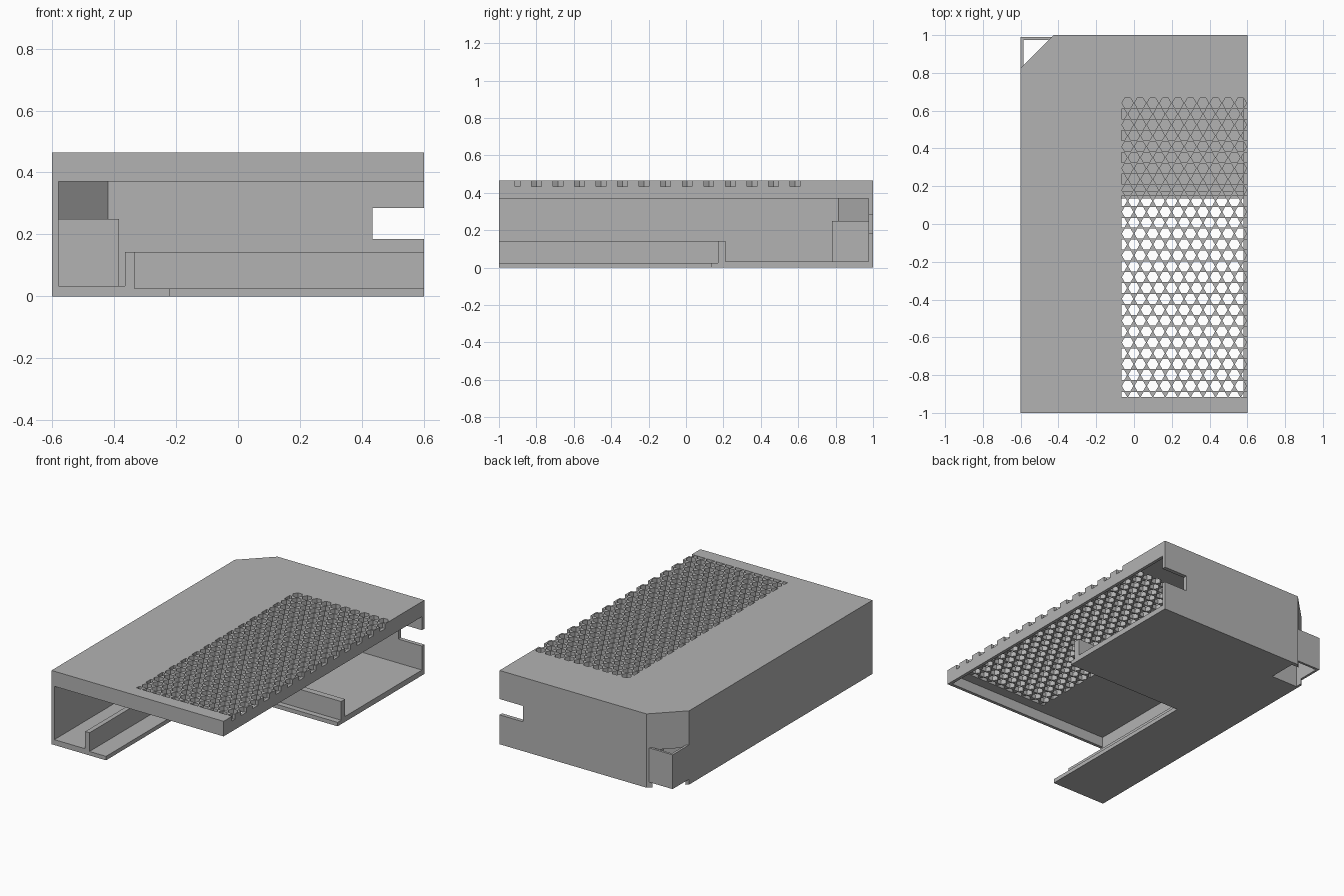
import bpy
import bmesh
from math import cos, sin, radians

old = bpy.data.objects.get("Cube")
if old:
    bpy.data.objects.remove(old, do_unlink=True)

grey = bpy.data.materials.new("plain_grey")
grey.use_nodes = True
COLOUR = (0.45, 0.45, 0.45, 1)
grey.diffuse_color = COLOUR
grey.node_tree.nodes["Principled BSDF"].inputs["Base Color"].default_value = COLOUR


def prisms(name, outlines, z0, z1):
    """Extrude each closed 2D outline from z0 up to z1, as one object."""
    bm = bmesh.new()
    for outline in outlines:
        face = bm.faces.new([bm.verts.new((x, y, z0)) for x, y in outline])
        up = bmesh.ops.extrude_face_region(bm, geom=[face])["geom"]
        verts = [v for v in up if isinstance(v, bmesh.types.BMVert)]
        bmesh.ops.translate(bm, verts=verts, vec=(0, 0, z1 - z0))
    bmesh.ops.recalc_face_normals(bm, faces=bm.faces)
    mesh = bpy.data.meshes.new(name)
    bm.to_mesh(mesh)
    bm.free()
    mesh.materials.append(grey)
    obj = bpy.data.objects.new(name, mesh)
    bpy.context.collection.objects.link(obj)
    return obj


def rect(x0, x1, y0, y1):
    return [(x0, y0), (x1, y0), (x1, y1), (x0, y1)]


def cut(obj, cutter):
    mod = obj.modifiers.new("cut", "BOOLEAN")
    mod.operation = "DIFFERENCE"
    mod.solver = "EXACT"
    mod.object = cutter
    cutter.hide_render = True
    cutter.hide_set(True)
    cutter.display_type = "WIRE"


# Main levels and widths
W, L, T = 0.6, 1.0, 0.02
FLOOR, INNER, RIM, DECK, TOP = 0.025, 0.034, 0.37, 0.435, 0.465
CORNER = [(-0.425, L), (-W, 0.825)]
INNER_CORNER = [(-0.42, 0.975), (-0.58, 0.815)]

# Top plate with a clipped corner
top_plate = prisms("top_plate", [[(-W, -L), (W, -L), (W, L)] + CORNER], DECK, TOP)

# Staggered hexagonal vents, cropped at the left and front of the field
PITCH, ROW, R = 0.0665, 0.0576, 0.0305
X0, Y0 = -0.067, -0.915
vents = []
for row in range(28):
    odd = row % 2
    for col in range(10 if odd else 11):
        cx, cy = X0 + PITCH * (col + odd / 2), Y0 + ROW * row
        points = []
        for k in range(6):
            a = radians(60 * k)
            p = (max(X0, cx + R * cos(a)), max(Y0, cy + R * sin(a)))
            if p not in points:
                points.append(p)
        vents.append(points)
cut(top_plate, prisms("vent_cutter", vents, DECK - 0.01, TOP + 0.05))

# Rims hanging below the plate on the two open sides
prisms("top_rim", [[(-0.58, -L), (W, -L), (W, 0.975), (W - T, 0.975),
                    (W - T, T - L), (-0.58, T - L)]], RIM, DECK)

# Closed side, clipped corner and back in one wall
outer_wall = prisms("outer_wall", [
    [(-0.58, -L), (-0.58, 0.815), (-0.42, 0.975), (W, 0.975), (W, L)]
    + CORNER + [(-W, -L)]], FLOOR, DECK)

# L-shaped floor, its raised inner part and the low kerb beside it
floor = prisms("floor", [[(-W, -L), (-0.22, -L), (-0.22, 0.135), (W, 0.135),
                          (W, L)] + CORNER], 0, FLOOR)
inner_floor = prisms("inner_floor", [[(-0.58, -L), (-0.365, -L), (-0.365, 0.21),
                                      (W, 0.21), (W, 0.975)] + INNER_CORNER],
                     FLOOR, INNER)
prisms("kerb", [[(-0.365, -L), (-0.335, -L), (-0.335, 0.17), (W, 0.17),
                 (W, 0.21), (-0.365, 0.21)]], FLOOR, 0.143)

# Notch at the open end of the back wall
cut(outer_wall, prisms("notch_cutter", [rect(0.435, 0.7, 0.9, 1.1)], 0.185, 0.285))

# Square socket through the clipped corner, open underneath
socket = prisms("corner_socket", [rect(-W, -0.385, 0.78, 0.99)], INNER, 0.25)
well = rect(-0.585, -0.4, 0.795, 0.975)
cut(socket, prisms("socket_cutter", [well], -0.1, 0.4))
well_cutter = prisms("well_cutter", [well], -0.1, 0.235)
for part in (outer_wall, floor, inner_floor):
    cut(part, well_cutter)
prisms("socket_lid", [[(-0.58, 0.79), (-0.395, 0.79), (-0.395, 0.975)]
                      + INNER_CORNER], 0.235, 0.25)
